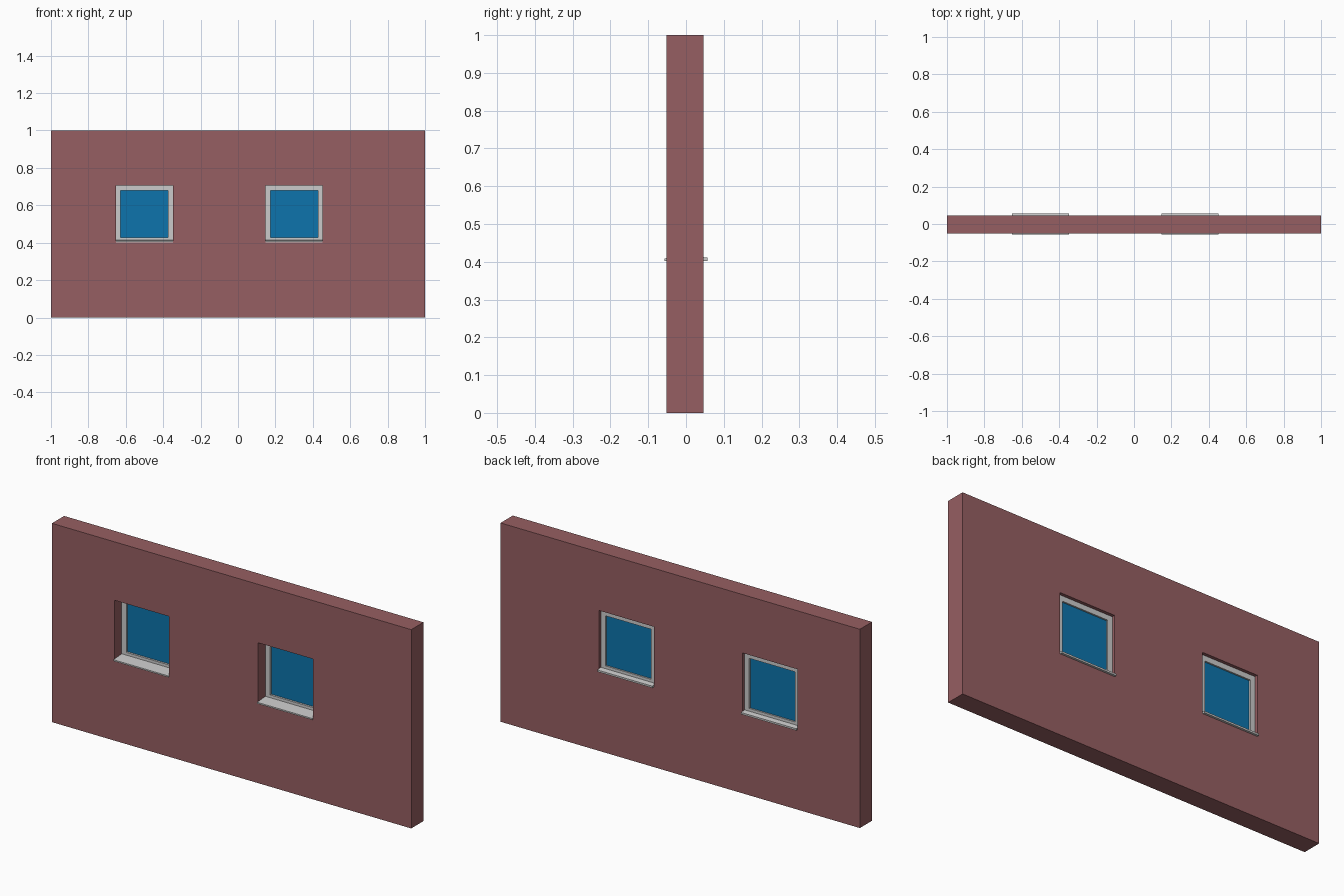
import bpy, bmesh

if "Cube" in bpy.data.objects:
    bpy.data.objects.remove(bpy.data.objects["Cube"])

# Wall depth, window centres and opening limits
FRONT, BACK = -0.051, 0.046
CENTRES = (-0.5, 0.3)
HALF, Z0, Z1 = 0.153, 0.402, 0.706


def material(name, colour):
    m = bpy.data.materials.new(name)
    m.diffuse_color = (*colour, 1)
    m.use_nodes = True
    m.node_tree.nodes["Principled BSDF"].inputs["Base Color"].default_value = m.diffuse_color
    return m


def finish(name, bm, mat=None):
    bmesh.ops.recalc_face_normals(bm, faces=bm.faces)
    me = bpy.data.meshes.new(name)
    bm.to_mesh(me)
    bm.free()
    ob = bpy.data.objects.new(name, me)
    bpy.context.collection.objects.link(ob)
    if mat:
        me.materials.append(mat)
    return ob


def prism(name, profile, x0, x1, mat=None):
    """Extrude a (y, z) profile along x."""
    bm = bmesh.new()
    face = bm.faces.new([bm.verts.new((x0, y, z)) for y, z in profile])
    ext = bmesh.ops.extrude_face_region(bm, geom=[face])["geom"]
    bmesh.ops.translate(bm, vec=(x1 - x0, 0, 0),
                        verts=[v for v in ext if isinstance(v, bmesh.types.BMVert)])
    return finish(name, bm, mat)


def box(name, x0, x1, y0, y1, z0, z1, mat=None):
    return prism(name, [(y0, z0), (y1, z0), (y1, z1), (y0, z1)], x0, x1, mat)


def frame_ring(name, cx, profile):
    """Sweep an (inset, y) profile round the rectangular opening."""
    bm = bmesh.new()
    rings = []
    for d, y in profile:
        a, b, lo, hi = cx - HALF + d, cx + HALF - d, Z0 + d, Z1 - d
        rings.append([bm.verts.new((x, y, z))
                      for x, z in ((a, lo), (b, lo), (b, hi), (a, hi))])
    for r, s in zip(rings, rings[1:] + rings[:1]):
        for i in range(4):
            j = (i + 1) % 4
            bm.faces.new((r[i], r[j], s[j], s[i]))
    return finish(name, bm)


brick = material("wall_red", (0.305, 0.114, 0.122))
blue = material("glass_blue", (0.004, 0.174, 0.413))

# Wall with two openings
wall = box("wall", -1, 1, FRONT, BACK, 0, 1, brick)
for i, cx in enumerate(CENTRES, 1):
    cutter = box(f"opening_cutter_{i}", cx - HALF, cx + HALF, -0.2, 0.2, Z0, Z1, brick)
    cutter.hide_render = True
    cutter.display_type = 'WIRE'
    cut = wall.modifiers.new(f"opening_{i}", 'BOOLEAN')
    cut.object = cutter
    cut.operation = 'DIFFERENCE'
    cut.solver = 'EXACT'

    # Frame, glass pane and sloping sills front and back
    frame_ring(f"window_frame_{i}", cx,
               [(0, 0.008), (0.026, 0.008), (0.026, 0.03), (0, 0.03)])
    box(f"window_glass_{i}", cx - HALF + 0.026, cx + HALF - 0.026,
        0.018, 0.022, Z0 + 0.026, Z1 - 0.026, blue)
    prism(f"front_sill_{i}", [(-0.057, Z0), (0.008, Z0), (0.008, Z0 + 0.012),
                              (-0.057, Z0 + 0.007)], cx - HALF, cx + HALF)
    prism(f"back_sill_{i}", [(0.03, Z0), (0.057, Z0), (0.057, Z0 + 0.009),
                             (0.03, Z0 + 0.012)], cx - HALF, cx + HALF)
